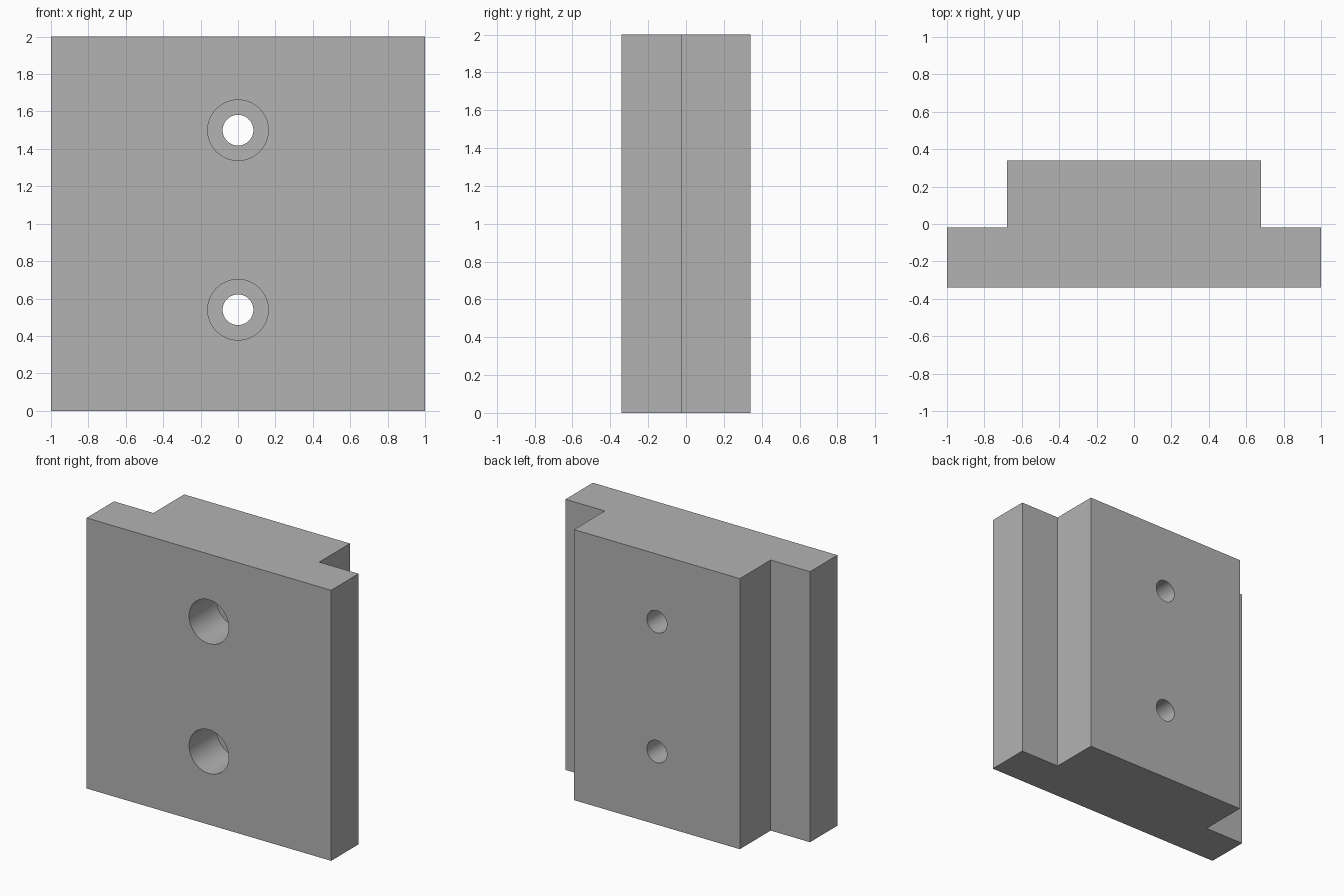
import bpy
import bmesh
from math import radians
from mathutils import Matrix, Vector

cube = bpy.data.objects.get("Cube")
if cube:
    bpy.data.objects.remove(cube, do_unlink=True)

HEIGHT = 2.0
FRONT, STEP, BACK = -0.34, -0.02, 0.34
PLATE_X, RIB_X = 1.0, 0.678
HOLE_R, BORE_R, BORE_DEPTH = 0.082, 0.162, 0.32

grey = bpy.data.materials.new("plain grey")
grey.use_nodes = True
colour = (0.45, 0.45, 0.45, 1)
grey.diffuse_color = colour
grey.node_tree.nodes["Principled BSDF"].inputs["Base Color"].default_value = colour


def make_object(name, bm):
    bmesh.ops.recalc_face_normals(bm, faces=bm.faces[:])
    mesh = bpy.data.meshes.new(name)
    bm.to_mesh(mesh)
    bm.free()
    mesh.materials.append(grey)
    obj = bpy.data.objects.new(name, mesh)
    bpy.context.collection.objects.link(obj)
    return obj


def make_cutter(name, radius, y0, y1, z):
    """Cylinder running front to back, from y0 to y1."""
    bm = bmesh.new()
    place = Matrix.Translation((0, (y0 + y1) / 2, z)) @ Matrix.Rotation(radians(90), 4, "X")
    bmesh.ops.create_cone(bm, cap_ends=True, segments=64, radius1=radius,
                          radius2=radius, depth=y1 - y0, matrix=place)
    obj = make_object(name, bm)
    obj.hide_render = True
    return obj


# Stepped block: mirrored T-shaped profile extruded upwards
half = [(PLATE_X, FRONT), (PLATE_X, STEP), (RIB_X, STEP), (RIB_X, BACK)]
outline = half + [(-x, y) for x, y in reversed(half)]
bm = bmesh.new()
base = bm.faces.new([bm.verts.new((x, y, 0)) for x, y in outline])
grown = bmesh.ops.extrude_face_region(bm, geom=[base], use_keep_orig=True)
top = [v for v in grown["geom"] if isinstance(v, bmesh.types.BMVert)]
bmesh.ops.translate(bm, verts=top, vec=Vector((0, 0, HEIGHT)))
block = make_object("stepped_block", bm)

# Two counterbored screw holes
cutters = []
for label, z in (("lower", 0.54), ("upper", 1.5)):
    cutters.append(make_cutter(label + "_counterbore_cutter", BORE_R,
                               FRONT - 0.1, FRONT + BORE_DEPTH, z))
    cutters.append(make_cutter(label + "_hole_cutter", HOLE_R,
                               FRONT - 0.2, BACK + 0.1, z))

bpy.ops.object.select_all(action="DESELECT")
block.select_set(True)
bpy.context.view_layer.objects.active = block
for cutter in cutters:
    mod = block.modifiers.new(cutter.name, "BOOLEAN")
    mod.operation = "DIFFERENCE"
    mod.solver = "EXACT"
    mod.object = cutter
    bpy.ops.object.modifier_apply(modifier=mod.name)
for cutter in cutters:
    bpy.data.objects.remove(cutter, do_unlink=True)

bpy.ops.object.shade_smooth_by_angle(angle=radians(30))
